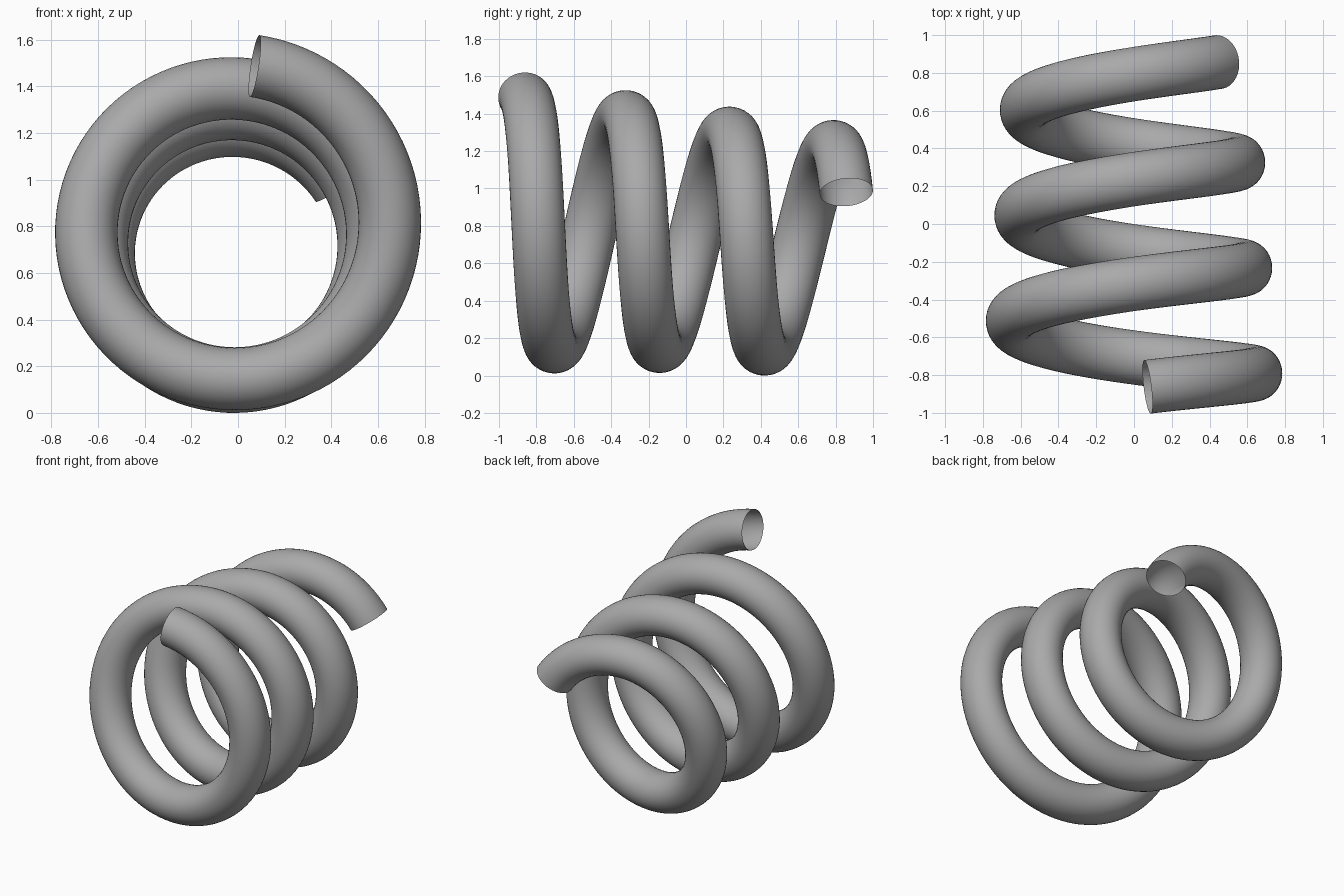
import bpy, bmesh, math
from mathutils import Vector, Matrix

if "Cube" in bpy.data.objects:
    bpy.data.objects.remove(bpy.data.objects["Cube"])

TILT = Matrix.Rotation(math.radians(-4.8), 3, 'X')   # coil axis dips toward the back
T0, T1 = -0.23, 2.905                                # start and end, in turns
RAD, AXI = 0.134, 0.143                              # wire half-thickness, radial and axial
RINGS, SIDES = 320, 40
PITCH = 0.56


def radial(t):
    a = 2 * math.pi * t
    return Vector((math.cos(a), 0, -math.sin(a)))


def centre(t):
    # tapering helix
    r = 0.799 - 0.0614 * t + 0.0081 * t * t - RAD
    return radial(t) * r + Vector((0, PITCH * t, 0))


def place(p):
    return TILT @ p + Vector((-0.014, -0.79, 0.811))


# Spring wire: sweep an open-ended section along the helix
bm = bmesh.new()
rings = []
for i in range(RINGS + 1):
    t = T0 + (T1 - T0) * i / RINGS
    tangent = (centre(t + 1e-3) - centre(t - 1e-3)).normalized()
    out = radial(t)
    out = (out - tangent * out.dot(tangent)).normalized()
    side = tangent.cross(out)
    ring = []
    for k in range(SIDES):
        a = 2 * math.pi * k / SIDES
        ring.append(bm.verts.new(place(
            centre(t) + out * RAD * math.cos(a) + side * AXI * math.sin(a))))
    rings.append(ring)
for r0, r1 in zip(rings, rings[1:]):
    for k in range(SIDES):
        n = (k + 1) % SIDES
        f = bm.faces.new((r0[k], r0[n], r1[n], r1[k]))
        f.smooth = True

# Rest on the ground
low = min(v.co.z for v in bm.verts)
bmesh.ops.translate(bm, verts=bm.verts, vec=(0, 0, -low))

mesh = bpy.data.meshes.new("coil_spring")
bm.to_mesh(mesh)
bm.free()
spring = bpy.data.objects.new("coil_spring", mesh)
bpy.context.collection.objects.link(spring)

grey = bpy.data.materials.new("grey")
grey.diffuse_color = (0.4, 0.4, 0.4, 1)
grey.use_nodes = True
grey.node_tree.nodes["Principled BSDF"].inputs["Base Color"].default_value = grey.diffuse_color
mesh.materials.append(grey)
